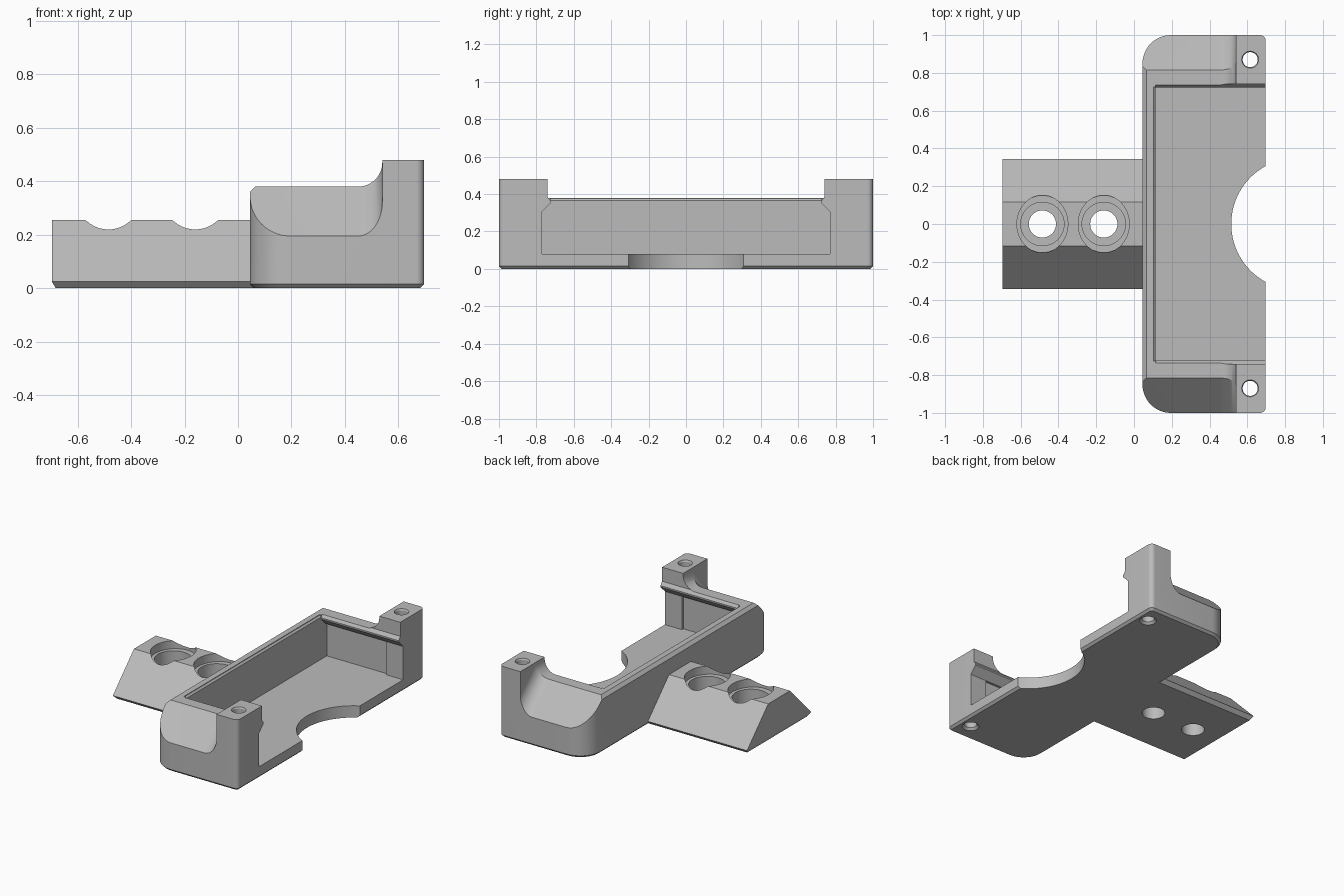
import bpy, bmesh
from math import sin, cos, pi, radians
from mathutils import Matrix, Vector

if "Cube" in bpy.data.objects:
    bpy.data.objects.remove(bpy.data.objects["Cube"], do_unlink=True)

grey = bpy.data.materials.new("light grey plastic")
grey.use_nodes = True
colour = (0.5, 0.5, 0.5, 1)
grey.diffuse_color = colour
grey.node_tree.nodes["Principled BSDF"].inputs["Base Color"].default_value = colour

X0, X1 = 0.045, 0.697      # tray depth range
POST_X, POST_Y = 0.54, 0.74
TOP = 0.38


def loft(name, rings):
    """Closed solid through rings that have equal point counts."""
    bm = bmesh.new()
    loops = [[bm.verts.new(p) for p in ring] for ring in rings]
    n = len(loops[0])
    for a, b in zip(loops, loops[1:]):
        for i in range(n):
            j = (i + 1) % n
            bm.faces.new((a[i], a[j], b[j], b[i]))
    bm.faces.new(loops[0])
    bm.faces.new(loops[-1])
    bmesh.ops.recalc_face_normals(bm, faces=bm.faces)
    mesh = bpy.data.meshes.new(name)
    bm.to_mesh(mesh)
    bm.free()
    mesh.materials.append(grey)
    obj = bpy.data.objects.new(name, mesh)
    bpy.context.collection.objects.link(obj)
    return obj


def round_rect(x0, x1, y0, y1, radii, z, steps=12):
    """Rectangle with its own radius at each corner, counter-clockwise."""
    corners = [(x0, y0, 1, 1), (x1, y0, -1, 1), (x1, y1, -1, -1), (x0, y1, 1, -1)]
    pts = []
    for k, ((x, y, sx, sy), r) in enumerate(zip(corners, radii)):
        for i in range(steps + 1):
            a = pi + k * pi / 2 + i * pi / 2 / steps
            pts.append((x + sx * r + r * cos(a), y + sy * r + r * sin(a), z))
    return pts


def oval(x, y, z, rx, ry=None, n=48):
    ry = ry or rx
    return [(x + rx * cos(2 * pi * i / n), y + ry * sin(2 * pi * i / n), z)
            for i in range(n)]


def box(name, x0, x1, y0, y1, z0, z1):
    return loft(name, [[(x0, y0, z), (x1, y0, z), (x1, y1, z), (x0, y1, z)]
                       for z in (z0, z1)])


def combine(target, other, operation="DIFFERENCE"):
    other.hide_render = True
    mod = target.modifiers.new("combine", "BOOLEAN")
    mod.operation = operation
    mod.solver = "EXACT"
    mod.object = other
    bpy.context.view_layer.objects.active = target
    bpy.ops.object.modifier_apply(modifier=mod.name)
    bpy.data.objects.remove(other, do_unlink=True)


def shoulder_cutter(y0, y1, matrix=None):
    """Removes everything above its floor, leaving a fillet against the post."""
    r = 0.09
    profile = [(-0.5, 0)]
    profile += [(POST_X - r + r * sin(a), r - r * cos(a))
                for a in (i * pi / 24 for i in range(13))]
    profile += [(POST_X, 0.6), (-0.5, 0.6)]
    obj = loft("shoulder_cutter", [[(x, y, z) for x, z in profile] for y in (y0, y1)])
    obj.data.transform(matrix or Matrix())
    return obj


# Tray block with rounded back corners and a chamfered foot
def tray_ring(inset, z):
    return round_rect(X0 + inset, X1 - inset, -1 + inset, 1 - inset,
                      [0.15 - inset, 0.03 - inset, 0.03 - inset, 0.15 - inset], z)


bracket = loft("bracket_tray", [tray_ring(0.015, 0), tray_ring(0, 0.015), tray_ring(0, 0.48)])

# Cut the top down to leave two posts, then slope the end walls
combine(bracket, shoulder_cutter(-1.2, 1.2, Matrix.Translation((0, 0, TOP))))
for side in (-1, 1):
    tilt = Matrix.Translation((0, side * 0.815, TOP)) @ Matrix.Rotation(radians(-45 * side), 4, "X")
    combine(bracket, shoulder_cutter(-0.6, 0.6, tilt))

# Chamfer along the back top edge
edge = [(X0 - 0.1, TOP - 0.12), (X0 + 0.12, TOP + 0.1), (X0 - 0.1, TOP + 0.1)]
combine(bracket, loft("edge_cutter", [[(x, y, z) for x, z in edge] for y in (-1.1, 1.1)]))

# Cavity with an overhanging retaining lip on both ends
half = [(0.77, 0.08), (0.77, 0.305), (0.723, 0.352), (0.723, 0.362), (POST_Y, 0.385), (POST_Y, 0.6)]
section = half + [(-y, z) for y, z in reversed(half)]
combine(bracket, loft("cavity_cutter", [[(x, y, z) for y, z in section] for x in (0.115, 0.9)]))
combine(bracket, box("wall_relief", 0.115, 0.57, -0.785, 0.785, 0.08, 0.305))
inner = [(0.12, 0.36), (0.104, 0.376), (0.104, 0.5), (0.12, 0.5)]
combine(bracket, loft("inner_edge", [[(x, y, z) for x, z in inner] for y in (-0.725, 0.725)]))

# Round bite out of the open floor edge
combine(bracket, loft("floor_bite", [oval(0.865, 0, z, 0.35, n=96) for z in (-0.1, 0.2)]))

# Screw holes through the posts, flared at both ends
for y in (-0.87, 0.87):
    stations = [(-0.01, 0.062), (0.015, 0.04), (0.47, 0.04), (0.49, 0.05)]
    combine(bracket, loft("post_hole", [oval(0.615, y, z, r, n=32) for z, r in stations]))

# Sloped mounting tongue
def tongue_ring(inset, half_width, z):
    a, b = -0.697 + inset, 0.08
    return [(a, -half_width, z), (b, -half_width, z), (b, half_width, z), (a, half_width, z)]


tongue = loft("mounting_tongue", [tongue_ring(0.015, 0.32, 0), tongue_ring(0, 0.343, 0.025),
                                  tongue_ring(0, 0.117, 0.255)])

# Recessed mounting holes
for x in (-0.485, -0.16):
    combine(tongue, loft("recess", [oval(x, 0, z, 0.135, 0.152) for z in (0.2, 0.4)]))
    combine(tongue, loft("counterbore", [oval(x, 0, z, 0.115) for z in (0.1, 0.4)]))
    combine(tongue, loft("through_hole", [oval(x, 0, z, 0.072) for z in (-0.1, 0.4)]))

combine(bracket, tongue, "UNION")
bracket.name = "mounting_bracket"

# Smooth curved surfaces, keep machined edges crisp
bpy.ops.object.select_all(action="DESELECT")
bracket.select_set(True)
bpy.context.view_layer.objects.active = bracket
bpy.ops.object.shade_smooth_by_angle(angle=radians(25))
